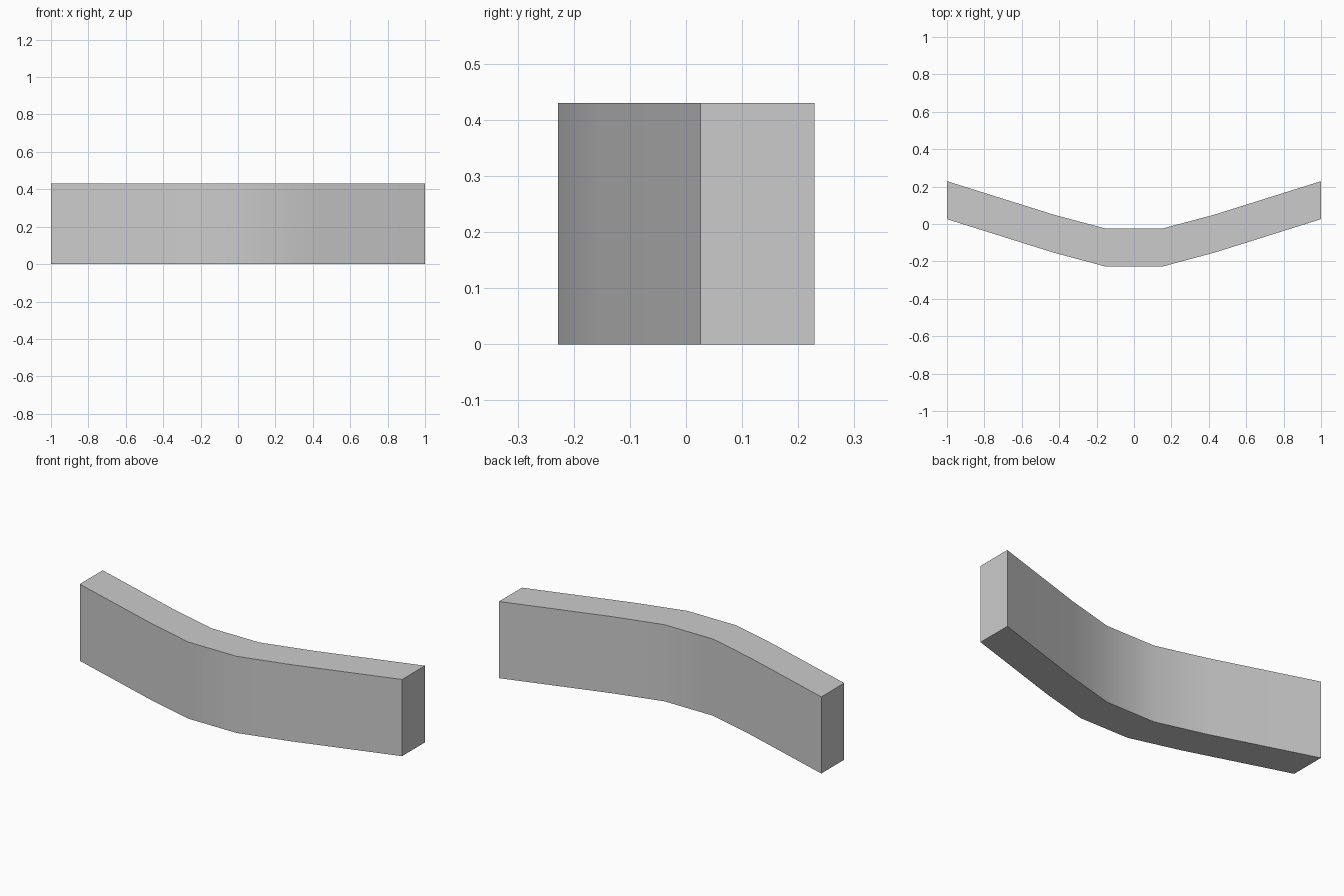
import bpy, bmesh, math

if "Cube" in bpy.data.objects:
    bpy.data.objects.remove(bpy.data.objects["Cube"])

HEIGHT = 0.43
DEPTH = 0.203

# Front edge of the right half (x, y), mirrored to the left
half = [(0.15, -0.228), (0.43, -0.153), (1.0, 0.026)]
front = [(-x, y) for x, y in reversed(half)] + half
outline = front + [(x, y + DEPTH) for x, y in reversed(front)]

# Curved wall section: extrude the bent outline upwards
bm = bmesh.new()
base = bm.faces.new([bm.verts.new((x, y, 0)) for x, y in outline])
top = bmesh.ops.extrude_face_region(bm, geom=[base], use_keep_orig=True)
verts = [g for g in top["geom"] if isinstance(g, bmesh.types.BMVert)]
bmesh.ops.translate(bm, verts=verts, vec=(0, 0, HEIGHT))
bmesh.ops.recalc_face_normals(bm, faces=bm.faces[:])

mesh = bpy.data.meshes.new("curved_barrier")
bm.to_mesh(mesh)
bm.free()
barrier = bpy.data.objects.new("curved_barrier", mesh)
bpy.context.collection.objects.link(barrier)

# Smooth the bend, keep the corners sharp
bpy.context.view_layer.objects.active = barrier
barrier.select_set(True)
bpy.ops.object.shade_smooth_by_angle(angle=math.radians(30))
